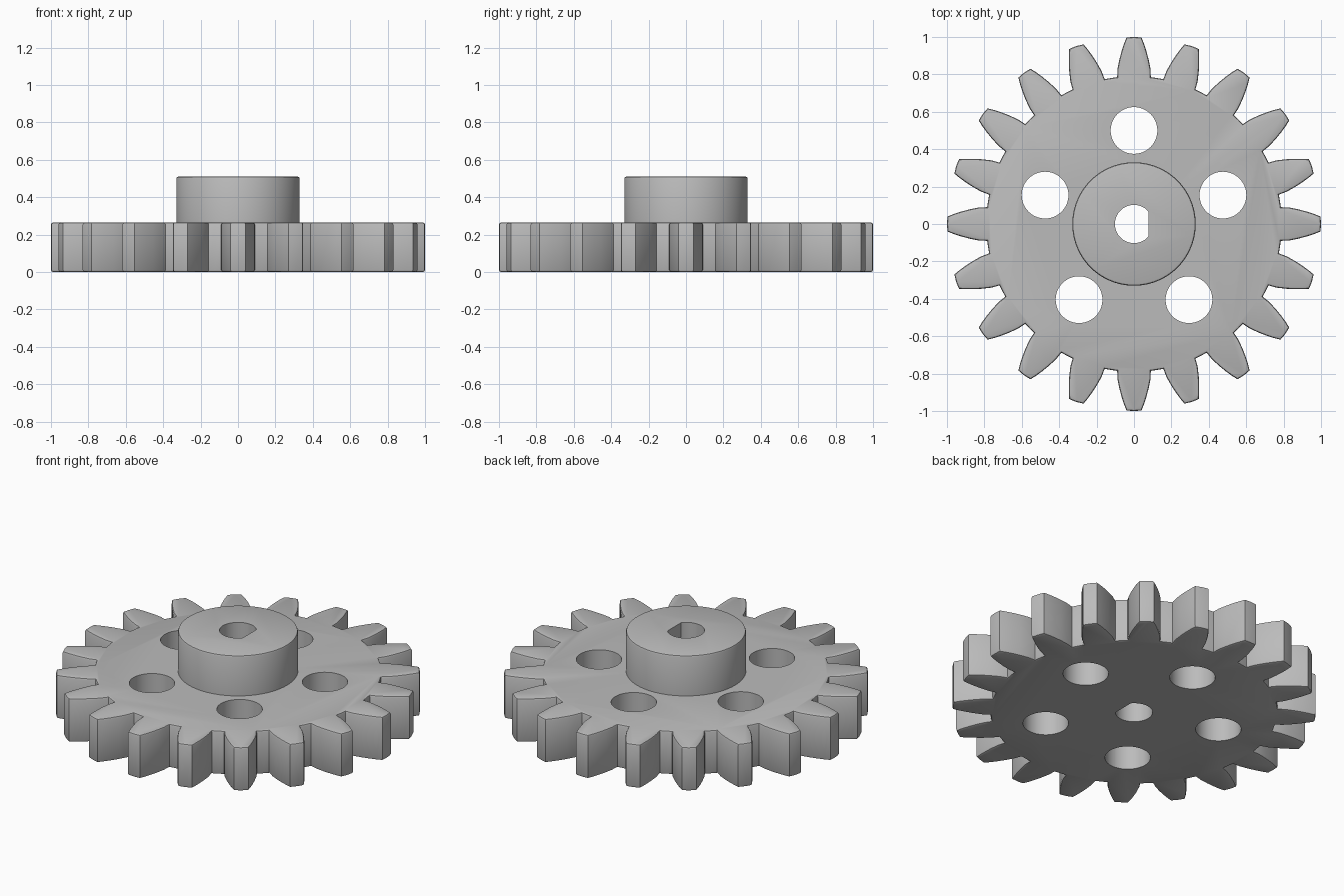
import bpy, bmesh
from math import pi, sin, cos, sqrt, radians
from mathutils import Vector, Matrix

cube = bpy.data.objects.get("Cube")
if cube:
    bpy.data.objects.remove(cube, do_unlink=True)

TEETH = 20
ROOT = 0.79
PLATE_TOP = 0.265
HUB_TOP = 0.51
ROUND = 0.012

grey = bpy.data.materials.new("grey metal")
grey.use_nodes = True
grey.diffuse_color = (0.5, 0.5, 0.5, 1)
grey.node_tree.nodes["Principled BSDF"].inputs["Base Color"].default_value = (0.5, 0.5, 0.5, 1)


def prism(name, outline, z0, z1, rounded=()):
    """Extrude a closed outline from z0 to z1 and round the rims at the given heights."""
    bm = bmesh.new()
    base = bm.faces.new([bm.verts.new((x, y, z0)) for x, y in outline])
    top = bmesh.ops.extrude_face_region(bm, geom=[base], use_keep_orig=True)
    moved = [v for v in top["geom"] if isinstance(v, bmesh.types.BMVert)]
    bmesh.ops.translate(bm, verts=moved, vec=(0, 0, z1 - z0))
    bmesh.ops.recalc_face_normals(bm, faces=bm.faces)
    rims = [e for e in bm.edges
            if any(all(abs(v.co.z - z) < 1e-5 for v in e.verts) for z in rounded)]
    if rims:
        bmesh.ops.bevel(bm, geom=rims, offset=ROUND, segments=2, profile=0.5,
                        affect='EDGES', clamp_overlap=True)
    mesh = bpy.data.meshes.new(name)
    bm.to_mesh(mesh)
    bm.free()
    mesh.materials.append(grey)
    obj = bpy.data.objects.new(name, mesh)
    bpy.context.collection.objects.link(obj)
    return obj


def circle(r, n, cx=0, cy=0):
    return [(cx + r * cos(2 * pi * i / n), cy + r * sin(2 * pi * i / n)) for i in range(n)]


def combine(target, tool, operation):
    """Apply a boolean and remove the tool."""
    mod = target.modifiers.new("cut", 'BOOLEAN')
    mod.operation = operation
    mod.solver = 'EXACT'
    mod.object = tool
    bpy.context.view_layer.objects.active = target
    bpy.ops.object.modifier_apply(modifier=mod.name)
    bpy.data.objects.remove(tool, do_unlink=True)


# Toothed outline: (radius along the tooth, half width), mirrored about the tooth axis
flank = [(0.785, 0.09), (0.83, 0.088), (0.88, 0.078), (0.925, 0.066),
         (0.965, 0.053), (0.997, 0.04)]
tooth = [(r, -w) for r, w in flank] + [(1.0, 0)] + [(r, w) for r, w in reversed(flank)]
gap = radians(360 / TEETH)
outline = []
for i in range(TEETH):
    turn = Matrix.Rotation(i * gap, 2)
    outline += [tuple(turn @ Vector(p)) for p in tooth]
    a = (i + 0.5) * gap
    outline.append((ROOT * cos(a), ROOT * sin(a)))

gear = prism("gear_wheel", outline, 0, PLATE_TOP, (0, PLATE_TOP))

# Raised hub
hub = prism("hub", circle(0.33, 96), PLATE_TOP - 0.1, HUB_TOP, (HUB_TOP,))
combine(gear, hub, 'UNION')

# Five round holes
for i in range(5):
    a = pi / 2 + i * 2 * pi / 5
    hole = prism("hole", circle(0.125, 48, 0.5 * cos(a), 0.5 * sin(a)), -0.1, 0.4)
    combine(gear, hole, 'DIFFERENCE')

# D-shaped shaft bore, flat on the +x side
bore = prism("bore", [(min(x, 0.078), y) for x, y in circle(0.102, 64)
                      if x < 0.078 or abs(y) > 0.06], -0.1, 0.7)
combine(gear, bore, 'DIFFERENCE')

bpy.ops.object.select_all(action='DESELECT')
gear.select_set(True)
bpy.context.view_layer.objects.active = gear
bpy.ops.object.shade_smooth_by_angle(angle=radians(30))
